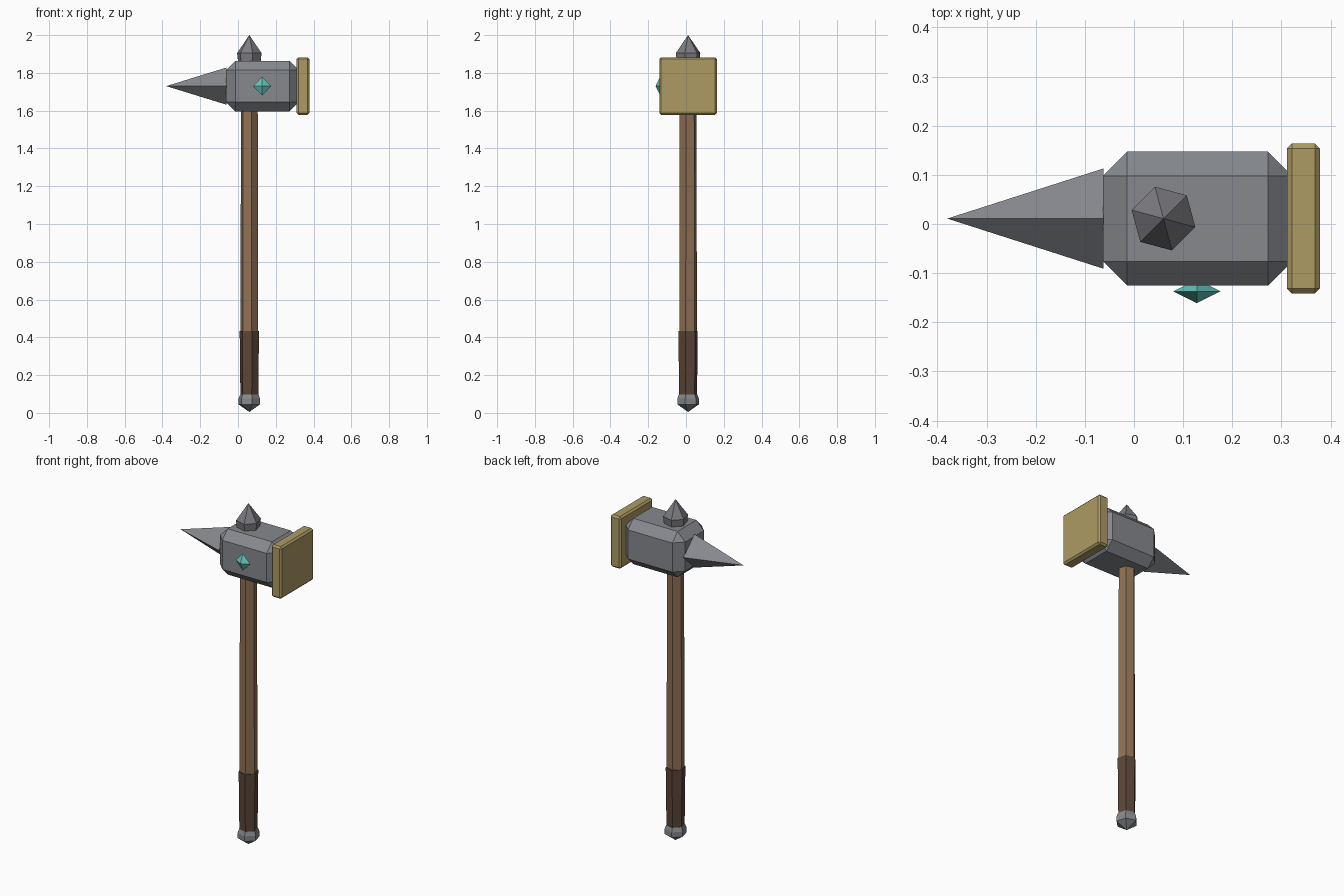
import bpy
import bmesh
from math import cos, sin, radians

cube = bpy.data.objects.get("Cube")
if cube:
    bpy.data.objects.remove(cube, do_unlink=True)

AXIS_X, AXIS_Y, HEAD_Z = 0.06, 0.011, 1.73


def material(name, color):
    mat = bpy.data.materials.new(name)
    mat.use_nodes = True
    rgba = (*color, 1.0)
    mat.diffuse_color = rgba
    mat.node_tree.nodes["Principled BSDF"].inputs["Base Color"].default_value = rgba
    return mat


steel = material("steel", (0.24, 0.25, 0.27))
dark_steel = material("dark steel", (0.20, 0.20, 0.22))
brass = material("brass", (0.42, 0.33, 0.13))
wood = material("wood", (0.28, 0.165, 0.09))
leather = material("leather", (0.105, 0.06, 0.04))
crystal = material("teal crystal", (0.13, 0.55, 0.50))


def finish(name, bm, mat):
    bmesh.ops.recalc_face_normals(bm, faces=bm.faces)
    mesh = bpy.data.meshes.new(name)
    bm.to_mesh(mesh)
    bm.free()
    mesh.materials.append(mat)
    obj = bpy.data.objects.new(name, mesh)
    bpy.context.collection.objects.link(obj)
    return obj


def hex_lathe(name, profile, mat):
    """Six-sided solid around the shaft axis from (radius, z) pairs."""
    bm = bmesh.new()
    rings = []
    for r, z in profile:
        count = 6 if r > 0 else 1
        angles = [radians(60 * i - 15) for i in range(count)]
        rings.append([bm.verts.new((AXIS_X + r * cos(a), AXIS_Y + r * sin(a), z))
                      for a in angles])
    for low, high in zip(rings, rings[1:]):
        for i in range(6):
            j = (i + 1) % 6
            corners = [low[i % len(low)], low[j % len(low)],
                       high[j % len(high)], high[i % len(high)]]
            bm.faces.new(list(dict.fromkeys(corners)))
    for ring in (rings[0], rings[-1]):
        if len(ring) > 1:
            bm.faces.new(ring)
    return finish(name, bm, mat)


def chamfered_box(name, x0, x1, half_y, half_z, chamfer, mat):
    bm = bmesh.new()
    bmesh.ops.create_cube(bm, size=1)
    for v in bm.verts:
        v.co = ((x0 + x1) / 2 + v.co.x * (x1 - x0),
                AXIS_Y + v.co.y * 2 * half_y, HEAD_Z + v.co.z * 2 * half_z)
    bmesh.ops.bevel(bm, geom=bm.edges[:], offset=chamfer, segments=1,
                    affect='EDGES')
    return finish(name, bm, mat)


def diamond(name, center, size, mat, tips):
    """Four-sided diamond in the plane across the tips, joined to each tip."""
    bm = bmesh.new()
    ring = [bm.verts.new(p) for p in (
        [(center[0] + size[0], center[1], center[2]),
         (center[0], center[1] + size[1], center[2] + size[2]),
         (center[0] - size[0], center[1], center[2]),
         (center[0], center[1] - size[1], center[2] - size[2])])]
    for tip in tips:
        apex = bm.verts.new(tip)
        for i in range(4):
            bm.faces.new((ring[i], ring[(i + 1) % 4], apex))
    return finish(name, bm, mat)


# Shaft, grip and end caps
hex_lathe("shaft", [(0.049, 0.09), (0.046, 1.65)], wood)
hex_lathe("grip", [(0.049, 0.09), (0.053, 0.434)], leather)
hex_lathe("pommel", [(0, 0.005), (0.059, 0.045), (0.059, 0.075), (0.05, 0.098)], steel)
hex_lathe("top_finial", [(0.06, 1.84), (0.067, 1.905), (0, 2.0)], dark_steel)

# Hammer head and striking plate
chamfered_box("hammer_head", -0.063, 0.322, 0.136, 0.134, 0.049, steel)
chamfered_box("striking_plate", 0.311, 0.378, 0.1525, 0.1525, 0.01, brass)

# Rear spike: diamond base tapering to a point
bm = bmesh.new()
base = [bm.verts.new((-0.062, AXIS_Y + y, HEAD_Z + z))
        for y, z in ((0.102, 0), (0, 0.098), (-0.102, 0), (0, -0.098))]
point = bm.verts.new((-0.38, AXIS_Y, HEAD_Z))
bm.faces.new(base)
for i in range(4):
    bm.faces.new((base[i], base[(i + 1) % 4], point))
finish("spike", bm, steel)

# Gem set in the front of the head
gx, gy = 0.128, -0.137
diamond("gem", (gx, gy, HEAD_Z), (0.048, 0, 0.05), crystal,
        [(gx, gy - 0.024, HEAD_Z), (gx, gy + 0.024, HEAD_Z)])
